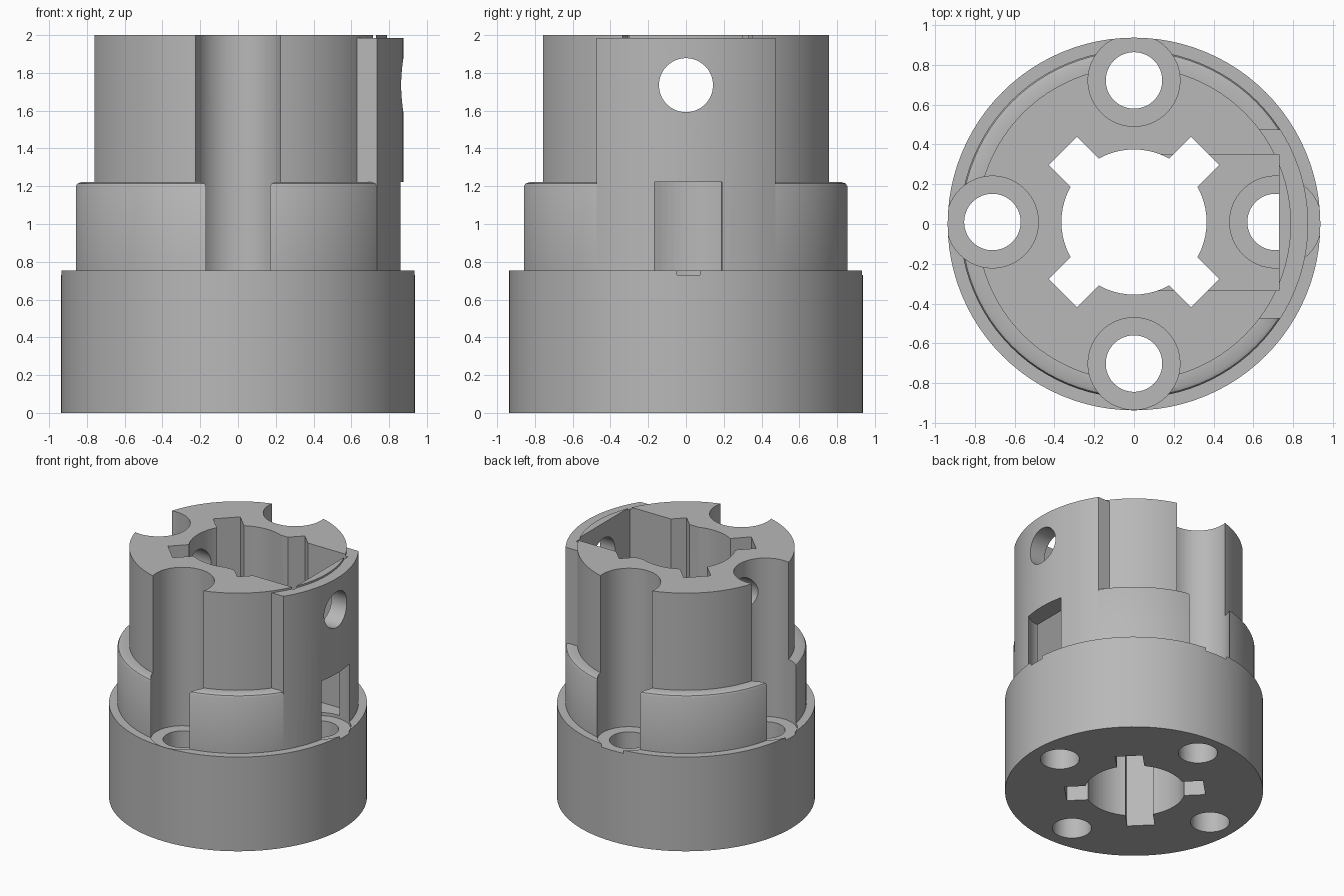
import bpy, bmesh, math
from mathutils import Matrix

cube = bpy.data.objects.get("Cube")
if cube:
    bpy.data.objects.remove(cube, do_unlink=True)

grey = bpy.data.materials.new("plain grey")
grey.use_nodes = True
grey.diffuse_color = (0.48, 0.48, 0.48, 1)
grey.node_tree.nodes["Principled BSDF"].inputs["Base Color"].default_value = (0.48, 0.48, 0.48, 1)


def make(name, bm):
    bmesh.ops.recalc_face_normals(bm, faces=bm.faces)
    mesh = bpy.data.meshes.new(name)
    bm.to_mesh(mesh)
    bm.free()
    mesh.materials.append(grey)
    ob = bpy.data.objects.new(name, mesh)
    bpy.context.collection.objects.link(ob)
    return ob


def cylinder(name, r, z0, z1, x=0, y=0, sides=64):
    bm = bmesh.new()
    bmesh.ops.create_cone(bm, cap_ends=True, segments=sides, radius1=r, radius2=r,
                          depth=z1 - z0, matrix=Matrix.Translation((x, y, (z0 + z1) / 2)))
    return make(name, bm)


def box(name, lo, hi, turn=0):
    bm = bmesh.new()
    bmesh.ops.create_cube(bm, size=1)
    for v in bm.verts:
        v.co = [a + (b - a) * (c + 0.5) for a, b, c in zip(lo, hi, v.co)]
    bm.transform(Matrix.Rotation(turn, 4, 'Z'))
    return make(name, bm)


def combine(target, tool, operation='DIFFERENCE'):
    mod = target.modifiers.new("combine", 'BOOLEAN')
    mod.operation, mod.solver, mod.object = operation, 'EXACT', tool
    bpy.context.view_layer.objects.active = target
    bpy.ops.object.modifier_apply(modifier=mod.name)
    bpy.data.objects.remove(tool, do_unlink=True)


# Stepped round body with a softened shoulder
profile = [(0, 0), (0.937, 0), (0.937, 0.755), (0.875, 0.755), (0.875, 1.2),
           (0.868, 1.214), (0.85, 1.222), (0.79, 1.222), (0.79, 2), (0, 2)]
bm = bmesh.new()
verts = [bm.verts.new((r, 0, z)) for r, z in profile]
edges = [bm.edges.new(pair) for pair in zip(verts, verts[1:])]
bmesh.ops.spin(bm, geom=verts + edges, cent=(0, 0, 0), axis=(0, 0, 1),
               angle=math.tau, steps=96)
bmesh.ops.remove_doubles(bm, verts=bm.verts, dist=0.0005)
body = make("hub_body", bm)

# Raised curved wall on one side
wall = cylinder("side_wall", 0.876, 0.7, 1.985, sides=96)
combine(wall, box("wall_limit", (0.4, -0.475, 0.5), (1, 0.475, 2.1)), 'INTERSECT')
combine(body, wall, 'UNION')

# Central bore with four diagonal keyways
MID = 0.01
bore = cylinder("bore_cutter", 0.365, -0.1, 2.1)
for i in range(2):
    key = box("keyway_cutter", (-0.505, -0.1, -0.2), (0.505, 0.1, 2.2),
              math.radians(45 + 90 * i))
    combine(bore, key, 'UNION')
bore.data.transform(Matrix.Translation((0, MID, 0)))
combine(body, bore)

# Rectangular pocket behind the raised wall
combine(body, box("pocket_cutter", (0.1, -0.335, 0.755), (0.73, 0.35, 2.2)))

# Four bolt holes with wide recesses; the one under the wall has a ceiling
for i in range(4):
    a = math.pi / 2 * i
    x, y = 0.712 * math.cos(a), 0.712 * math.sin(a) + MID
    combine(body, cylinder("recess_cutter", 0.231, 0.73, 2.2 if i else 1.222, x, y))
    combine(body, cylinder("bolt_hole_cutter", 0.142, -0.1, 0.9, x, y))

# Cross pin hole
pin = cylinder("pin_hole_cutter", 0.143, -1.2, 1.2)
pin.data.transform(Matrix.Translation((0, 0, 1.735)) @ Matrix.Rotation(math.pi / 2, 4, 'Y'))
combine(body, pin)

bpy.ops.object.select_all(action='DESELECT')
body.select_set(True)
bpy.context.view_layer.objects.active = body
bpy.ops.object.shade_smooth_by_angle(angle=math.radians(30))
